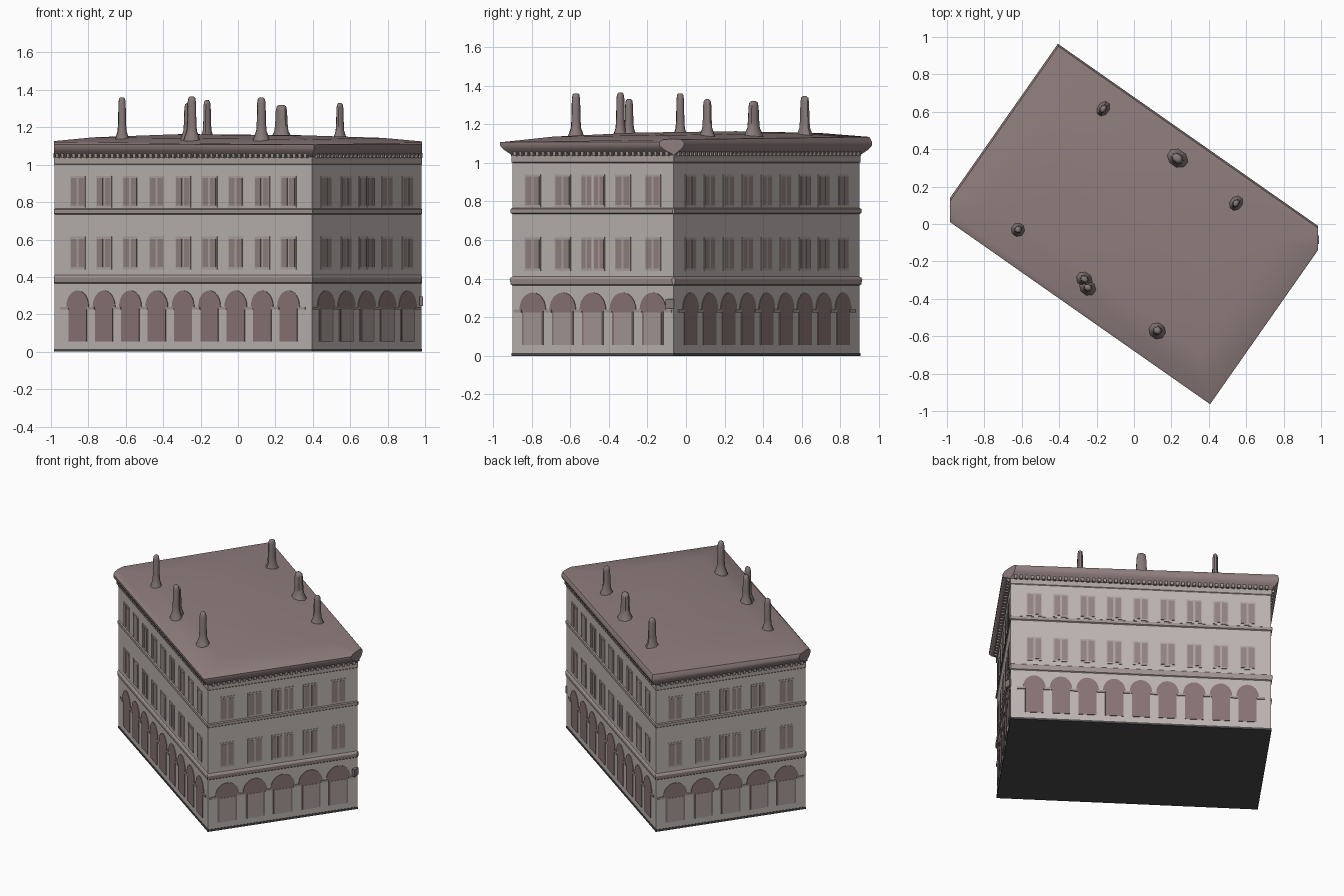
import bpy, bmesh, math
from mathutils import Matrix, Vector

if "Cube" in bpy.data.objects:
    bpy.data.objects.remove(bpy.data.objects["Cube"])

R = Matrix.Rotation(math.radians(-35), 4, 'Z')   # building is turned on its plot
HX, HY = 0.84, 0.51                              # half length and half width of the walls


def material(name, r, g, b):
    m = bpy.data.materials.new(name)
    m.diffuse_color = (r, g, b, 1)
    m.use_nodes = True
    m.node_tree.nodes["Principled BSDF"].inputs["Base Color"].default_value = m.diffuse_color
    return m


WALL = material("plaster", 0.50, 0.455, 0.44)
BAND = material("band_stone", 0.36, 0.30, 0.29)
ARCH = material("arch_shade", 0.25, 0.175, 0.175)
DOOR = material("door_panel", 0.38, 0.32, 0.31)
FRAME = material("window_frame", 0.42, 0.365, 0.35)
SHUT = material("shutter", 0.29, 0.225, 0.22)
ROOF = material("roof_tile", 0.28, 0.21, 0.21)
STACK = material("chimney_brick", 0.24, 0.19, 0.19)
DARK = material("dark_ground", 0.07, 0.07, 0.07)


def finish(name, bm, mat, smooth=None):
    bmesh.ops.recalc_face_normals(bm, faces=bm.faces)
    me = bpy.data.meshes.new(name)
    bm.to_mesh(me)
    bm.free()
    me.materials.append(mat)
    ob = bpy.data.objects.new(name, me)
    bpy.context.collection.objects.link(ob)
    if smooth:
        bpy.ops.object.select_all(action='DESELECT')
        ob.select_set(True)
        bpy.context.view_layer.objects.active = ob
        bpy.ops.object.shade_smooth_by_angle(angle=math.radians(smooth))
    return ob


def skin(bm, rings):
    """Join rings of points into a closed solid."""
    vs = [[bm.verts.new(p) for p in ring] for ring in rings]
    n = len(vs[0])
    for a, b in zip(vs, vs[1:]):
        for i in range(n):
            bm.faces.new((a[i], a[(i + 1) % n], b[(i + 1) % n], b[i]))
    bm.faces.new(vs[0][::-1])
    bm.faces.new(vs[-1])


def around(name, profile, mat, tilt=0.0, smooth=None):
    """Rectangular solid following the walls; profile = (offset from wall, z)."""
    bm = bmesh.new()
    rings = []
    for d, z in profile:
        ring = []
        for sx, sy in ((-1, -1), (1, -1), (1, 1), (-1, 1)):
            p = R @ Vector((sx * (HX + d), sy * (HY + d), z))
            p.z += tilt * p.y if z > 1.12 else 0
            ring.append(p)
        rings.append(ring)
    skin(bm, rings)
    # the two outer corners are cut off
    for s in (-1, 1):
        geom = bm.verts[:] + bm.edges[:] + bm.faces[:]
        cut = bmesh.ops.bisect_plane(bm, geom=geom, plane_co=(s * 0.985, 0, 0),
                                     plane_no=(s, 0, 0), clear_outer=True)
        edges = [e for e in cut['geom_cut'] if isinstance(e, bmesh.types.BMEdge)]
        if edges:
            bmesh.ops.holes_fill(bm, edges=edges, sides=0)
    return finish(name, bm, mat, smooth)


def panel(bm, M, pts, depth):
    """Thin raised panel on a facade; pts are (along, up)."""
    skin(bm, [[M @ Vector((x, y, z)) for x, z in pts] for y in (0.004, -depth)])


def rect(x, w, z0, z1):
    return [(x - w / 2, z0), (x + w / 2, z0), (x + w / 2, z1), (x - w / 2, z1)]


def arch(x, w, z0, z1, h):
    return [(x + w / 2 * math.cos(a), z1 + h * math.sin(a))
            for a in (math.pi * i / 12 for i in range(13))] + \
           [(x - w * .4, z1 - .01), (x - w * .4, z0), (x + w * .4, z0), (x + w * .4, z1 - .01)]


# main body, base, string courses
around("ground_slab", [(0.003, 0), (0.003, 0.014)], DARK)
around("walls", [(0, 0.012), (0, 1.07)], WALL)
around("lower_string_course", [(0, 0.365), (0.006, 0.37), (0.010, 0.395), (0.006, 0.405), (0, 0.41)], BAND)
around("upper_string_course", [(0, 0.735), (0.007, 0.74), (0.007, 0.76), (0, 0.765)], BAND)
around("frieze", [(0, 1.0), (0.004, 1.004), (0.004, 1.04), (0, 1.045)], FRAME)

# overhanging cornice and shallow roof
around("cornice_and_roof", [(0.0, 1.035), (0.012, 1.05), (0.034, 1.07), (0.046, 1.09),
                            (0.046, 1.108), (0.036, 1.121), (-0.15, 1.145), (-0.46, 1.16)],
       ROOF, tilt=0.014, smooth=35)

# facade details on all four sides
arches, doors, frames, shutters, dentils, impost = (bmesh.new() for _ in range(6))
for k in range(4):
    long_side = k % 2 == 0
    half, count, step = (HY, 9, 0.172) if long_side else (HX, 5, 0.19)
    M = R @ Matrix.Rotation(k * math.pi / 2, 4, 'Z') @ Matrix.Translation((0, -half, 0))
    for i in range(count):
        x = (i - (count - 1) / 2) * step
        aw = 0.146 if long_side else 0.165
        panel(arches, M, arch(x, aw, 0.055, 0.24, 0.088), 0.004)
        if not long_side:
            panel(doors, M, rect(x, aw * 0.66, 0.055, 0.225), 0.006)
        for z0, z1 in ((0.44, 0.615), (0.77, 0.94)):
            # the middle bay of the short sides has a pair of windows
            pair = (-0.04, 0.04) if not long_side and i == 2 else (0,)
            for o in pair:
                w = 0.10 if len(pair) == 1 else 0.07
                panel(frames, M, rect(x + o, w, z0, z1), 0.003)
                for s in (-1, 1):
                    panel(shutters, M, rect(x + o + s * w * .25, w * .36, z0 + .012, z1 - .012), 0.005)
    for i in range(count + 1):
        x = (i - count / 2) * step
        panel(impost, M, rect(x, 0.05, 0.225, 0.24), 0.006)
    n = 46 if long_side else 28
    run = (HX if long_side else HY) * 2 - 0.06
    for i in range(n):
        panel(dentils, M, rect(-run / 2 + run * i / (n - 1), 0.018, 1.035, 1.062), 0.022)

finish("ground_floor_arches", arches, ARCH)
finish("door_panels", doors, DOOR)
finish("window_frames", frames, FRAME)
finish("window_shutters", shutters, SHUT)
finish("cornice_dentils", dentils, BAND)
finish("pier_imposts", impost, BAND)


# chimneys: flared foot, slim shaft, rounded top
def chimney(name, x, y, top, wx, wy):
    bm = bmesh.new()
    rings = []
    for f, z in ((1.9, 1.125), (1.5, 1.155), (1.12, 1.18), (1.0, 1.22), (0.9, top - 0.03),
                 (0.75, top - 0.008), (0.4, top)):
        rings.append([R @ Vector((f * wx * math.cos(a), f * wy * math.sin(a), 0)) + Vector((x, y, z))
                      for a in (math.pi * (i + .5) / 4 for i in range(8))])
    skin(bm, rings)
    finish(name, bm, STACK, 50)


for i, c in enumerate([(-0.62, -0.03, 1.36, 0.022, 0.022), (-0.265, -0.295, 1.33, 0.026, 0.022),
                       (-0.247, -0.34, 1.365, 0.026, 0.022), (0.125, -0.57, 1.36, 0.026, 0.024),
                       (-0.165, 0.615, 1.345, 0.02, 0.027), (0.232, 0.35, 1.32, 0.036, 0.028),
                       (0.545, 0.11, 1.33, 0.02, 0.025)]):
    chimney(f"chimney_{i + 1}", *c)

# small lamp bracket on the right corner
bm = bmesh.new()
bmesh.ops.create_cube(bm, size=1, matrix=Matrix.Translation((0.98, -0.085, 0.27)) @ Matrix.Diagonal((0.02, 0.045, 0.05, 1)))
finish("corner_lamp", bm, STACK)
